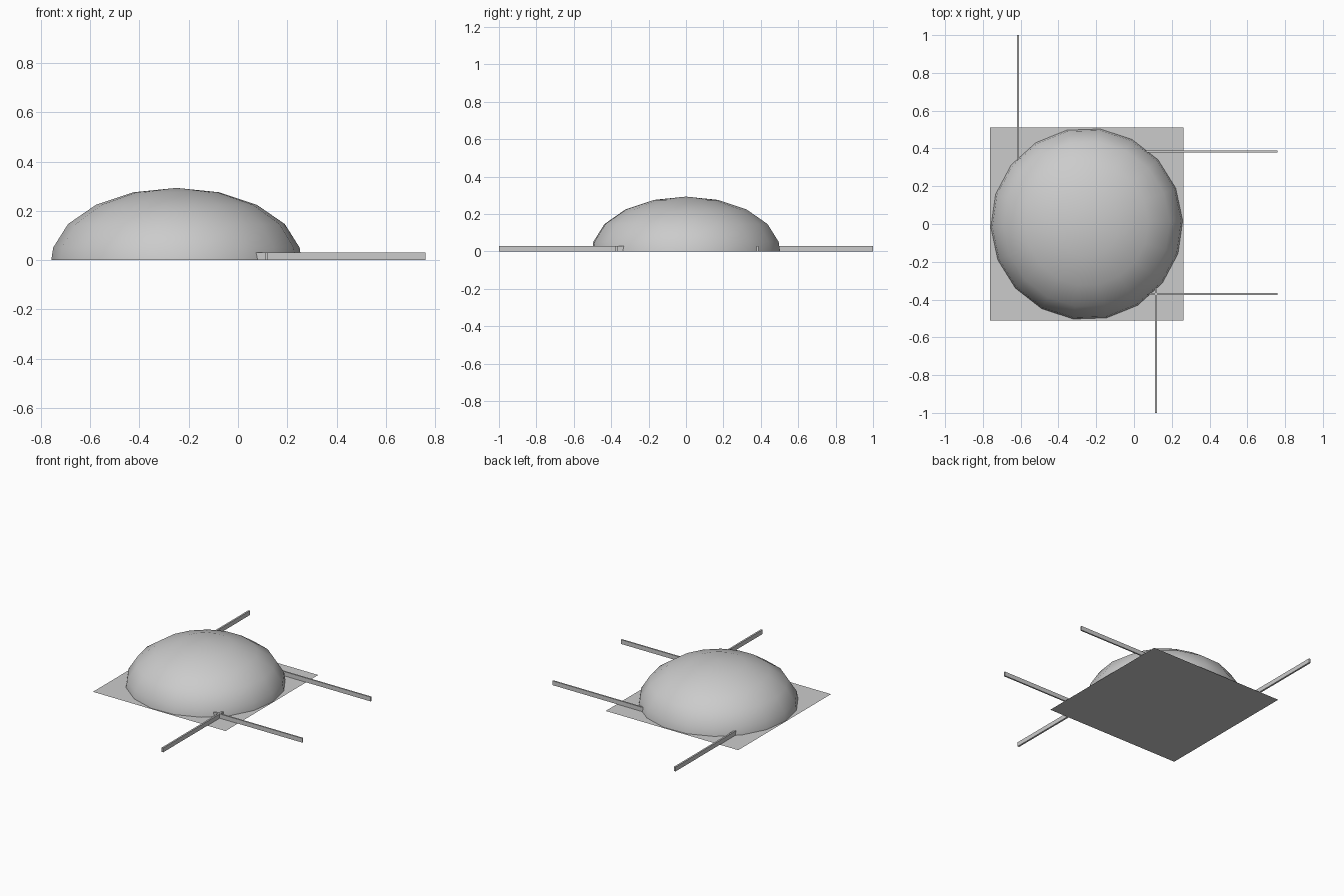
import bpy
import bmesh
from math import sin, cos, radians

cube = bpy.data.objects.get("Cube")
if cube:
    bpy.data.objects.remove(cube, do_unlink=True)

GREY = (0.6, 0.6, 0.6, 1)
grey = bpy.data.materials.new("plain grey")
grey.use_nodes = True
grey.diffuse_color = GREY
grey.node_tree.nodes["Principled BSDF"].inputs["Base Color"].default_value = GREY

CX = -0.25      # dome and ground centre
RADIUS, HEIGHT = 0.508, 0.293
SEGMENTS = 18


def add_object(name, bm):
    mesh = bpy.data.meshes.new(name)
    bm.to_mesh(mesh)
    bm.free()
    obj = bpy.data.objects.new(name, mesh)
    bpy.context.collection.objects.link(obj)
    mesh.materials.append(grey)
    return obj


def add_box(name, low, high):
    bm = bmesh.new()
    bmesh.ops.create_cube(bm, size=1)
    for v in bm.verts:
        for i in range(3):
            v.co[i] = high[i] if v.co[i] > 0 else low[i]
    return add_object(name, bm)


# Flattened half sphere, open underneath
bm = bmesh.new()
rings = []
for lat in (0, 10, 30, 50, 70):
    r, z = RADIUS * cos(radians(lat)), HEIGHT * sin(radians(lat))
    angles = [radians(2 + 360 * i / SEGMENTS) for i in range(SEGMENTS)]
    rings.append([bm.verts.new((CX + r * cos(a), r * sin(a), z)) for a in angles])
apex = bm.verts.new((CX, 0, HEIGHT))
for i in range(SEGMENTS):
    j = (i + 1) % SEGMENTS
    for lower, upper in zip(rings, rings[1:]):
        bm.faces.new((lower[i], lower[j], upper[j], upper[i]))
    bm.faces.new((rings[-1][i], rings[-1][j], apex))
dome = add_object("dome", bm)
bpy.context.view_layer.objects.active = dome
dome.select_set(True)
bpy.ops.object.shade_smooth_by_angle(angle=radians(60))

# Flat square sheet under the dome
bm = bmesh.new()
bmesh.ops.create_grid(bm, x_segments=1, y_segments=1, size=0.512)
bmesh.ops.translate(bm, verts=bm.verts, vec=(CX, 0, 0))
add_object("ground_sheet", bm)

# Low thin walls running out from the dome
TOP = 0.03
add_box("back_wall", (-0.62, 0.3, 0), (-0.608, 1, TOP))
add_box("front_wall", (0.11, -1, 0), (0.122, -0.3, TOP))
add_box("left_back_wall", (0.02, 0.378, 0), (0.76, 0.388, TOP))
add_box("left_front_wall", (0.02, -0.376, 0), (0.76, -0.366, TOP))
